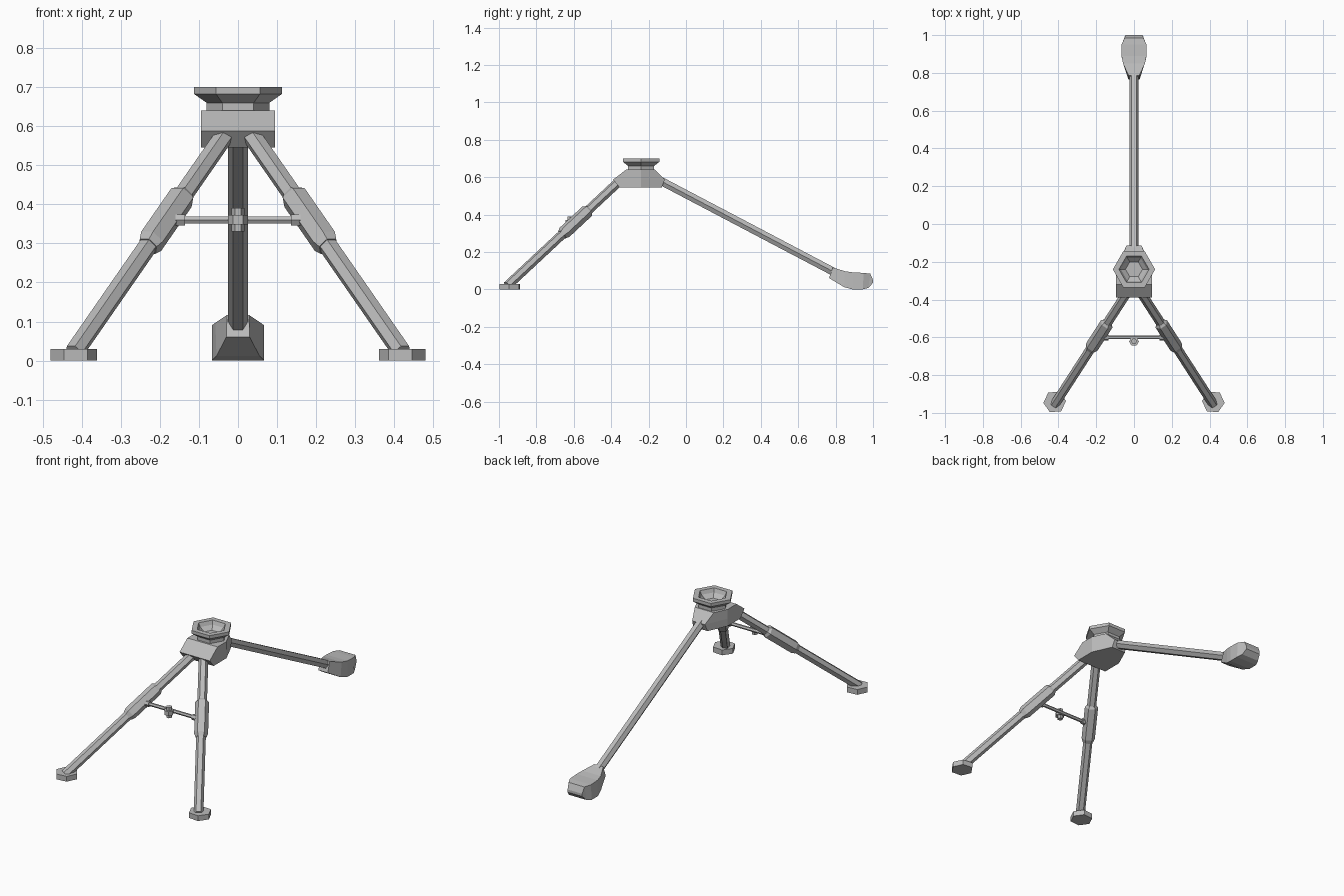
import bpy, bmesh, math
from mathutils import Vector

cube = bpy.data.objects.get("Cube")
if cube:
    bpy.data.objects.remove(cube, do_unlink=True)

metal = bpy.data.materials.new("grey metal")
metal.use_nodes = True
colour = (0.5, 0.5, 0.5, 1)
metal.diffuse_color = colour
metal.node_tree.nodes["Principled BSDF"].inputs["Base Color"].default_value = colour


def loft(name, rings):
    """Skin a list of equal-sized rings and cap both ends."""
    bm = bmesh.new()
    loops = [[bm.verts.new(p) for p in ring] for ring in rings]
    n = len(loops[0])
    for a, b in zip(loops, loops[1:]):
        for i in range(n):
            j = (i + 1) % n
            bm.faces.new((a[i], a[j], b[j], b[i]))
    bm.faces.new(loops[0])
    bm.faces.new(loops[-1])
    bmesh.ops.recalc_face_normals(bm, faces=bm.faces)
    mesh = bpy.data.meshes.new(name)
    bm.to_mesh(mesh)
    bm.free()
    mesh.materials.append(metal)
    obj = bpy.data.objects.new(name, mesh)
    bpy.context.collection.objects.link(obj)
    return obj


def hex_rod(name, start, end, profile, turn=0):
    """Hexagonal rod along a line; profile holds (fraction, radius) pairs."""
    start, end = Vector(start), Vector(end)
    axis = (end - start).normalized()
    side = axis.cross(Vector((0, 0, 1)))
    side = side.normalized() if side.length > 0.01 else Vector((1, 0, 0))
    up = side.cross(axis)
    angles = [math.radians(60 * i + turn) for i in range(6)]
    rings = [[start.lerp(end, t) + r * (side * math.cos(a) + up * math.sin(a))
              for a in angles] for t, r in profile]
    return loft(name, rings)


def rod(name, start, end, radius, turn=0):
    return hex_rod(name, start, end, [(0, radius), (1, radius)], turn)


# Hexagonal mounting cup with a hollow centre
cup_base, cup_top = (0, -0.24, 0.63), (0, -0.24, 0.70)
hex_rod("mounting_cup", cup_base, cup_top,
        [(0, 0.08), (0.42, 0.08), (0.74, 0.112), (1, 0.112),
         (1, 0.08), (0.7, 0.07), (0.4, 0.045)])

# Head block: wide at the front, narrowing to the back
def head_ring(z, front, back, back_width):
    half = [(0.095, front), (0.095, -0.24), (back_width, back)]
    return [(x, y, z) for x, y in half] + [(-x, y, z) for x, y in reversed(half)]

loft("head_block", [head_ring(0.545, -0.355, -0.13, 0.045),
                    head_ring(0.587, -0.39, -0.113, 0.04),
                    head_ring(0.64, -0.32, -0.165, 0.06)])

# Front legs with sleeves, foot pads and crossbar collars
for s, label in ((1, "left"), (-1, "right")):
    top = Vector((s * 0.035, -0.36, 0.575))
    foot = Vector((s * 0.42, -0.955, 0.02))
    rod(label + "_front_leg", top, foot, 0.025)
    hex_rod(label + "_leg_sleeve", top.lerp(foot, 0.27), top.lerp(foot, 0.51),
            [(0, 0.026), (0.06, 0.036), (0.9, 0.036), (1, 0.028)])
    rod(label + "_foot_pad", (s * 0.42, -0.942, 0), (s * 0.42, -0.942, 0.03), 0.06, 5 * s)
    rod(label + "_bar_collar", (s * 0.135, -0.6, 0.36), (s * 0.16, -0.6, 0.36), 0.016)

# Crossbar and its locking knob
rod("crossbar", (-0.16, -0.6, 0.36), (0.16, -0.6, 0.36), 0.01)
rod("knob_stem", (0, -0.62, 0.33), (0, -0.62, 0.39), 0.016)
rod("knob_grip", (0, -0.622, 0.348), (0, -0.622, 0.372), 0.026)

# Long rear leg
rod("rear_leg", (0, -0.15, 0.588), (0, 0.81, 0.083), 0.025)

# Rear spade foot, as sections from front to back
sections = [  # top y, top z, bottom y, bottom z, top half width, bottom half width
    (0.785, 0.117, 0.765, 0.06, 0.028, 0.03),
    (0.85, 0.097, 0.845, 0.012, 0.058, 0.055),
    (0.89, 0.091, 0.89, 0, 0.066, 0.067),
    (0.95, 0.088, 0.945, 0, 0.066, 0.067),
    (0.985, 0.084, 0.975, 0.008, 0.05, 0.055),
    (1.0, 0.05, 1.0, 0.035, 0.046, 0.046)]
loft("rear_foot", [[(-wt, yt, zt), (wt, yt, zt), (wb, yb, zb), (-wb, yb, zb)]
                   for yt, zt, yb, zb, wt, wb in sections])
